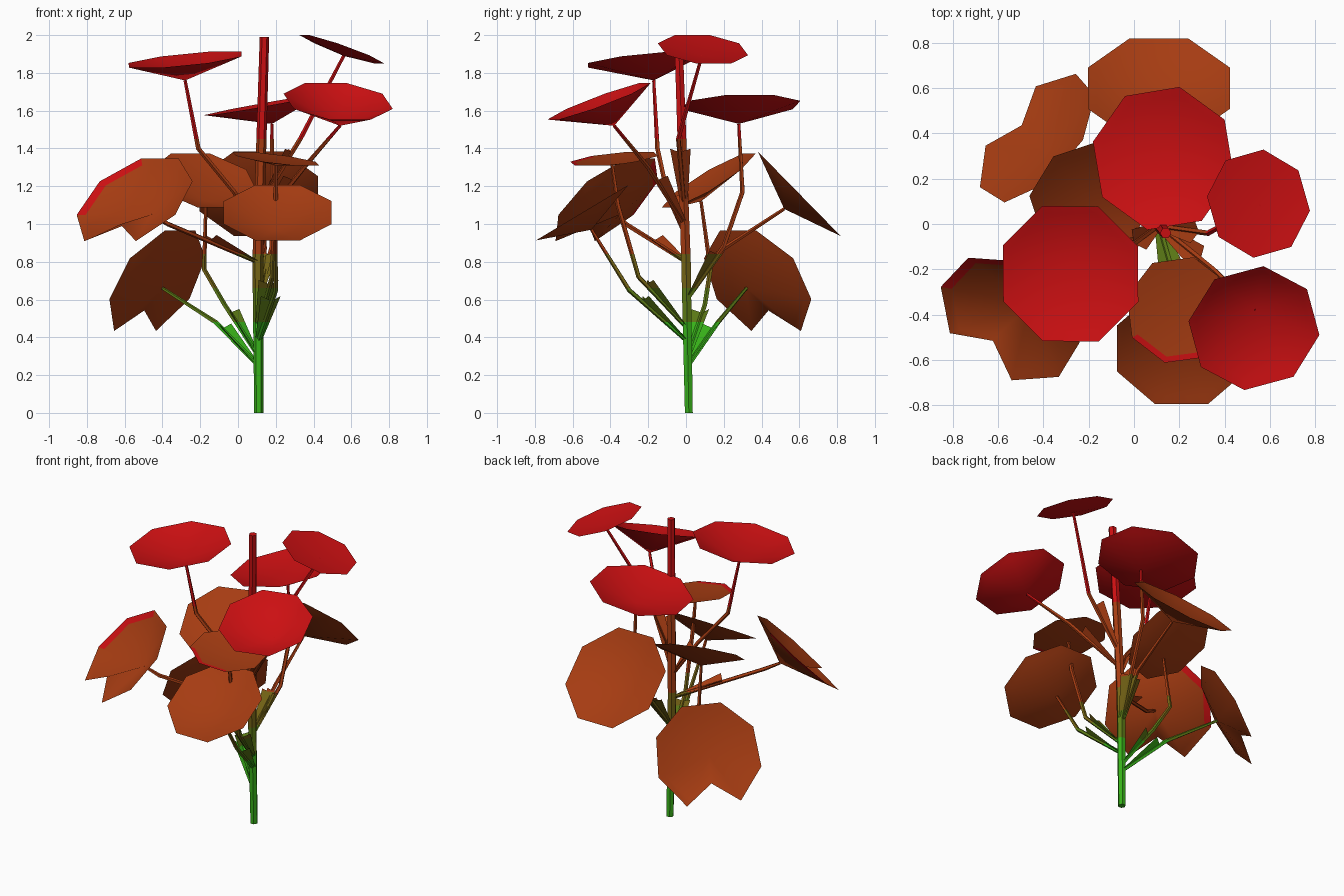
import bpy
import bmesh
from math import cos, sin, radians
from mathutils import Vector

cube = bpy.data.objects.get("Cube")
if cube:
    bpy.data.objects.remove(cube)


def make_material(name, colour):
    mat = bpy.data.materials.new(name)
    mat.use_nodes = True
    rgba = (*colour, 1.0)
    mat.diffuse_color = rgba
    shader = mat.node_tree.nodes["Principled BSDF"]
    shader.inputs["Base Color"].default_value = rgba
    shader.inputs["Roughness"].default_value = 0.9
    return mat


green = make_material("fresh green", (0.04, 0.45, 0.01))
moss = make_material("moss green", (0.11, 0.2, 0.008))
olive = make_material("olive", (0.18, 0.13, 0.008))
russet = make_material("russet", (0.38, 0.045, 0.006))
red = make_material("red", (0.6, 0.005, 0.006))

# Stems change colour at these heights
STEM_BANDS = [green, moss, olive, russet, red]
BAND_HEIGHTS = [0.48, 0.66, 0.84, 1.45]
UP = Vector((0, 0, 1))


def finish(bm, name, materials):
    mesh = bpy.data.meshes.new(name)
    bm.to_mesh(mesh)
    bm.free()
    for mat in materials:
        mesh.materials.append(mat)
    obj = bpy.data.objects.new(name, mesh)
    bpy.context.collection.objects.link(obj)
    return obj


def band_by_height(bm):
    for height in BAND_HEIGHTS:
        geom = bm.verts[:] + bm.edges[:] + bm.faces[:]
        bmesh.ops.bisect_plane(bm, geom=geom, plane_co=UP * height, plane_no=UP)
    for face in bm.faces:
        z = face.calc_center_median().z
        face.material_index = sum(z > height for height in BAND_HEIGHTS)


def tube(bm, points, radii, sides, side_axis):
    """Sweep a round section along a few points."""
    rings = []
    for i, point in enumerate(points):
        ahead = points[min(i + 1, len(points) - 1)]
        behind = points[max(i - 1, 0)]
        tangent = (ahead - behind).normalized()
        v = tangent.cross(side_axis).normalized()
        u = v.cross(tangent)
        ring = []
        for k in range(sides):
            a = radians(360 * k / sides)
            ring.append(bm.verts.new(point + (u * cos(a) + v * sin(a)) * radii[i]))
        rings.append(ring)
    for low, high in zip(rings, rings[1:]):
        for k in range(sides):
            j = (k + 1) % sides
            bm.faces.new((low[k], low[j], high[j], high[k]))
    bm.faces.new(rings[0][::-1])
    bm.faces.new(rings[-1])


# Main stem
STEM = [Vector((0.11, 0.015, 0)), Vector((0.105, 0, 0.8)), Vector((0.14, -0.04, 1.99))]


def stem_at(z):
    low, high = (STEM[0], STEM[1]) if z < STEM[1].z else (STEM[1], STEM[2])
    return low.lerp(high, (z - low.z) / (high.z - low.z))


bm = bmesh.new()
tube(bm, STEM, [0.024, 0.029, 0.025], 6, Vector((1, 0, 0)))
band_by_height(bm)
finish(bm, "main_stem", STEM_BANDS)


def stalk(name, root, bends, hub):
    """Thin bent stalk with a folded sheath that flares near the stem."""
    points = [stem_at(root)] + [Vector(b) for b in bends] + [Vector(hub)]
    side = (points[1] - points[0]).cross(UP).normalized()
    bm = bmesh.new()
    tube(bm, points, [0.013] * (len(points) - 1) + [0.009], 5, side)
    band_by_height(bm)
    finish(bm, name + "_stalk", STEM_BANDS)

    bm = bmesh.new()
    along = points[1] - points[0]
    length = min(along.length * 0.85, 0.33)
    tip = points[0] + along.normalized() * length
    lift = side.cross(along).normalized()
    if lift.z < 0:
        lift = -lift
    base = [points[0] + side * s * 0.018 for s in (-1, 0, 1)]
    edge = [tip + side * s * 0.055 + lift * abs(s) * 0.035 for s in (-1, 0, 1)]
    low = [bm.verts.new(p) for p in base]
    high = [bm.verts.new(p) for p in edge]
    for k in range(2):
        bm.faces.new((low[k], low[k + 1], high[k + 1], high[k]))
    band_by_height(bm)
    finish(bm, name + "_sheath", STEM_BANDS)


def leaf(name, colour, centre, slope, radius, root, bends, hub,
         notched=False, trim=None, spin=22.5):
    """Shallow dish leaf: rim on a sloping plane, hub sunk onto its stalk."""
    stalk(name, root, bends, hub)
    centre, hub = Vector(centre), Vector(hub)
    normal = Vector((-slope[0], -slope[1], 1)).normalized()
    downhill = Vector((normal.x, normal.y, 0)).normalized()
    downhill = (downhill - normal * downhill.dot(normal)).normalized()
    across = normal.cross(downhill)

    # Rim: an octagon, with a bite on the downhill side where notched
    if notched:
        polar = [(0, 0.52)] + [(30 + 300 * k / 7, 1.04) for k in range(8)]
    else:
        polar = [(45 * k + spin, 1.03) for k in range(8)]
    rim_points = [centre + (downhill * cos(radians(a)) + across * sin(radians(a)))
                  * r * radius for a, r in polar]

    bm = bmesh.new()
    rim = [bm.verts.new(p) for p in rim_points]
    inner = [bm.verts.new(p.lerp(hub, 0.12)) for p in rim_points]
    middle = bm.verts.new(hub)
    for k in range(len(rim)):
        j = (k + 1) % len(rim)
        bm.faces.new((middle, inner[k], inner[j]))
        band = bm.faces.new((inner[k], rim[k], rim[j], inner[j]))
        if trim:
            outward = band.calc_center_median() - centre
            outward.z = 0
            if outward.normalized().dot(Vector(trim).normalized()) > 0.85:
                band.material_index = 1
    for face in bm.faces:
        face.smooth = True
    finish(bm, name + "_leaf", [colour, red])


# Red crown leaves
leaf("crown_back", red, centre=(0.13, 0.29, 1.63), slope=(0.18, 0.03), radius=0.315,
     root=0.6, bends=[(0.18, 0.2, 0.88), (0.18, 0.3, 1.17)], hub=(0.18, 0.28, 1.53))
leaf("crown_right", red, centre=(-0.28, -0.22, 1.87), slope=(0.1, 0.1), radius=0.315,
     root=0.95, bends=[(-0.02, -0.1, 1.17), (-0.21, -0.15, 1.4)], hub=(-0.28, -0.17, 1.76))
leaf("crown_front", red, centre=(0.53, -0.46, 1.65), slope=(-0.1, 0.37), radius=0.285,
     root=1.0, bends=[(0.35, -0.2, 1.3)], hub=(0.54, -0.38, 1.52))
leaf("crown_left", red, centre=(0.55, 0.09, 1.925), slope=(-0.35, -0.1), radius=0.235,
     root=1.1, bends=[(0.33, -0.04, 1.45)], hub=(0.56, 0.085, 1.89))

# Russet middle leaves
leaf("middle_front", russet, centre=(0.2, -0.38, 1.345), slope=(-0.13, 0.1), radius=0.235,
     root=0.45, bends=[(0.18, -0.25, 0.72), (0.2, -0.36, 1.1)], hub=(0.2, -0.39, 1.31),
     trim=(-0.4, -1, 0))
leaf("middle_back", russet, centre=(0.11, 0.6, 1.16), slope=(0, -1.02), radius=0.33,
     root=0.6, bends=[(0.14, 0.2, 0.87)], hub=(0.13, 0.52, 1.08))
leaf("middle_right", russet, centre=(-0.18, 0.12, 1.23), slope=(-0.2, 0.6), radius=0.28,
     root=0.3, bends=[(-0.07, 0.1, 0.57), (-0.18, 0.13, 0.76)], hub=(-0.17, 0.08, 1.12))

# Russet lower leaves, two of them notched
leaf("lower_back", russet, centre=(-0.43, 0.38, 0.69), slope=(1.3, -1.1), radius=0.33,
     root=0.25, bends=[(-0.12, 0.17, 0.48)], hub=(-0.4, 0.32, 0.66), notched=True)
leaf("lower_right", russet, centre=(-0.55, -0.42, 1.12), slope=(0.61, 0.8), radius=0.33,
     root=0.8, bends=[(-0.37, -0.32, 1.0)], hub=(-0.46, -0.35, 1.05),
     notched=True, trim=(-0.3, 1, 0))
leaf("lower_front", russet, centre=(0.21, -0.55, 1.06), slope=(0, 0.6), radius=0.3,
     root=0.38, bends=[(0.2, -0.3, 0.65)], hub=(0.2, -0.5, 0.97))
